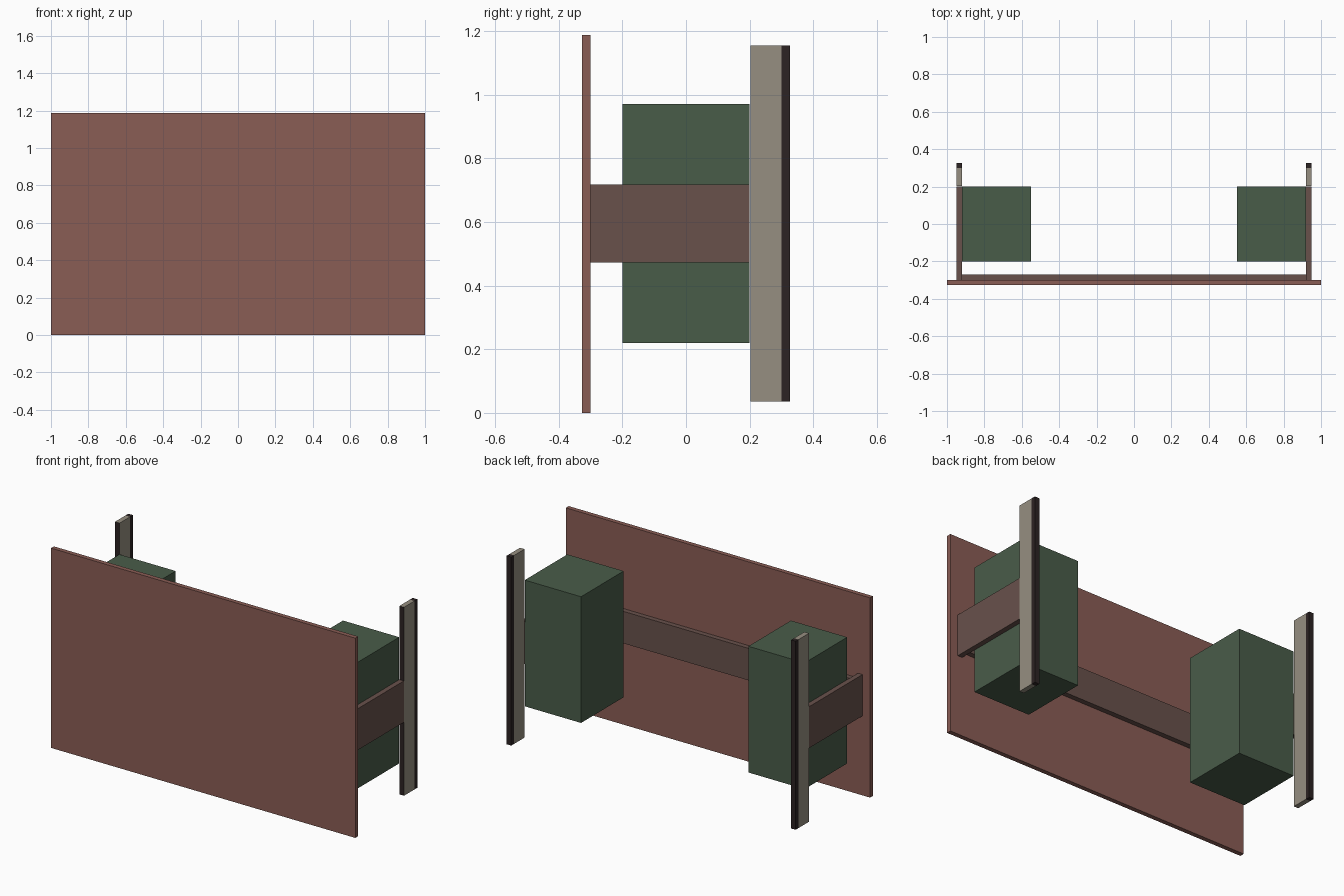
import bpy, bmesh
from mathutils import Vector

if "Cube" in bpy.data.objects:
    bpy.data.objects.remove(bpy.data.objects["Cube"])


def material(name, r, g, b):
    m = bpy.data.materials.new(name)
    lin = [((c / 255 + 0.055) / 1.055) ** 2.4 for c in (r, g, b)]
    m.diffuse_color = (*lin, 1)
    m.use_nodes = True
    m.node_tree.nodes["Principled BSDF"].inputs["Base Color"].default_value = m.diffuse_color
    return m


red = material("red brown panel", 138, 93, 85)
brown = material("brown rail", 104, 81, 75)
green = material("dark green", 73, 92, 73)
grey = material("warm grey", 150, 143, 129)
dark = material("dark brown", 44, 35, 35)


def box(name, x, y, z, *mats):
    """Box from (min, max) ranges, first material on every face."""
    bm = bmesh.new()
    bmesh.ops.create_cube(bm, size=1)
    for v in bm.verts:
        v.co = Vector([lo + (c + 0.5) * (hi - lo) for c, (lo, hi) in zip(v.co, (x, y, z))])
    bm.normal_update()
    me = bpy.data.meshes.new(name)
    bm.to_mesh(me)
    bm.free()
    for m in mats:
        me.materials.append(m)
    ob = bpy.data.objects.new(name, me)
    bpy.context.collection.objects.link(ob)
    return ob


# wide front panel and the rail fixed behind it
box("front_panel", (-1, 1), (-0.327, -0.30), (0, 1.187), red)
box("cross_rail", (-0.92, 0.92), (-0.30, -0.27), (0.50, 0.69), brown)

for side, s in (("left", -1), ("right", 1)):
    def span(a, b):
        return tuple(sorted((a * s, b * s)))

    # arm, cabinet and upright post on each side
    box(side + "_side_rail", span(0.92, 0.95), (-0.30, 0.20), (0.472, 0.718), brown)
    box(side + "_cabinet", span(0.55, 0.92), (-0.20, 0.20), (0.22, 0.97), green)
    post = box(side + "_post", span(0.92, 0.95), (0.202, 0.30), (0.035, 1.155), grey, dark)
    for p in post.data.polygons:
        if p.normal.y < -0.5:      # dark front edge of the post
            p.material_index = 1
    box(side + "_post_edge", span(0.92, 0.95), (0.30, 0.327), (0.035, 1.155), dark)
